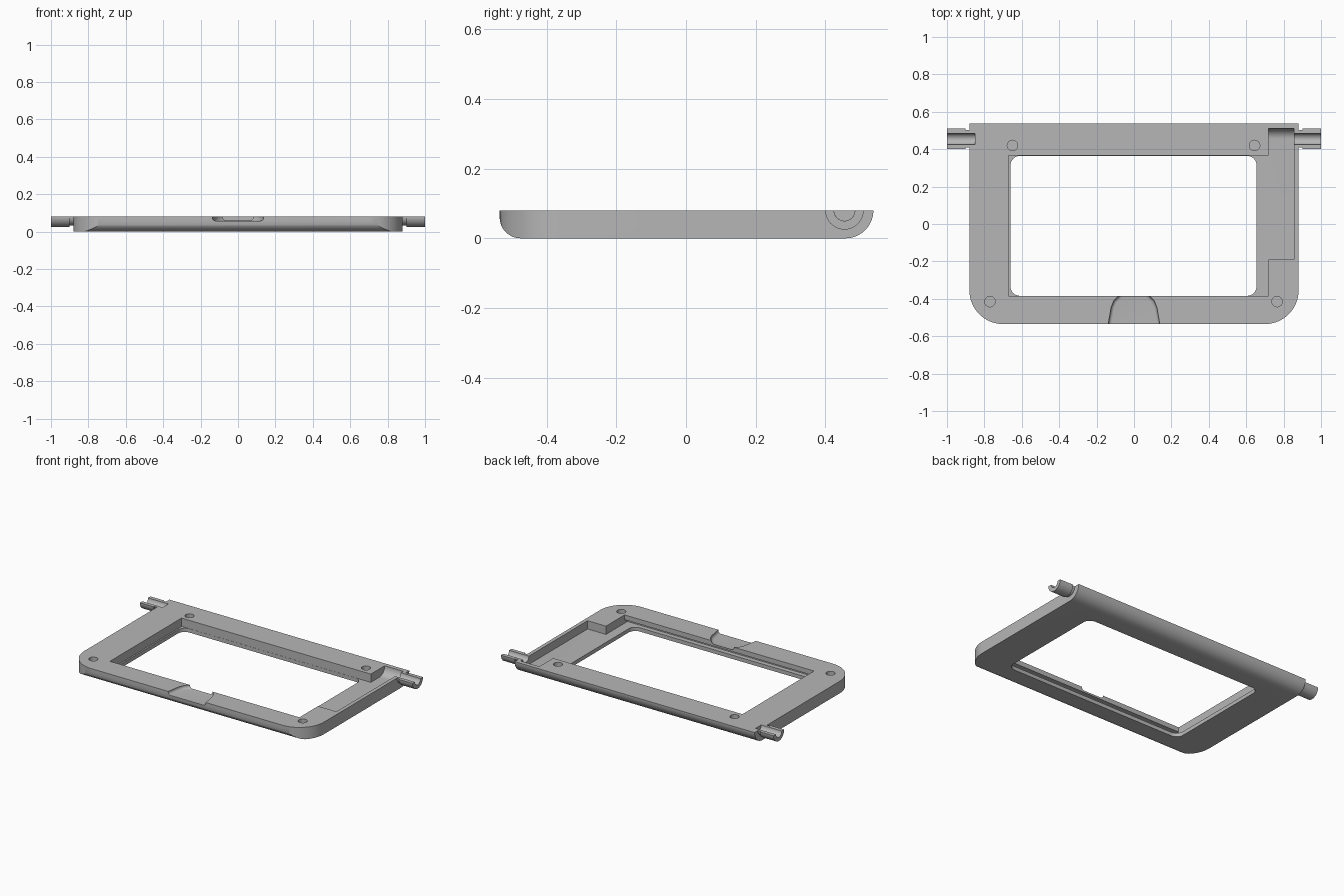
import bpy, bmesh, math

cube = bpy.data.objects.get("Cube")
if cube:
    bpy.data.objects.remove(cube, do_unlink=True)

grey = bpy.data.materials.new("plain grey")
grey.use_nodes = True
grey.diffuse_color = (0.47, 0.47, 0.47, 1)
grey.node_tree.nodes["Principled BSDF"].inputs["Base Color"].default_value = grey.diffuse_color

TOP = 0.08
FLOOR = 0.025
HINGE_Y = 0.455


def arc(cx, cy, r, start, end, steps=16):
    """Points on an arc, angles in degrees."""
    angles = [math.radians(start + (end - start) * i / steps) for i in range(steps + 1)]
    return [(cx + r * math.cos(a), cy + r * math.sin(a)) for a in angles]


def prism(name, points, axis, lo, hi, bevel=0):
    """Extrude a closed outline along x (outline in y, z) or z (outline in x, y)."""
    bm = bmesh.new()
    place = (lambda p, h: (h, p[0], p[1])) if axis == "x" else (lambda p, h: (p[0], p[1], h))
    rings = [[bm.verts.new(place(p, h)) for p in points] for h in (lo, hi)]
    bottom = bm.faces.new(rings[0])
    bm.faces.new(rings[1])
    n = len(points)
    for i in range(n):
        j = (i + 1) % n
        bm.faces.new((rings[0][i], rings[0][j], rings[1][j], rings[1][i]))
    bmesh.ops.recalc_face_normals(bm, faces=bm.faces[:])
    if bevel:
        bmesh.ops.bevel(bm, geom=list(bottom.edges), offset=bevel, segments=6,
                        profile=0.5, affect='EDGES')
    mesh = bpy.data.meshes.new(name)
    bm.to_mesh(mesh)
    bm.free()
    mesh.materials.append(grey)
    obj = bpy.data.objects.new(name, mesh)
    bpy.context.collection.objects.link(obj)
    return obj


def box(name, x0, x1, y0, y1, z0, z1):
    return prism(name, [(x0, y0), (x1, y0), (x1, y1), (x0, y1)], "z", z0, z1)


def select(obj):
    bpy.ops.object.select_all(action='DESELECT')
    obj.select_set(True)
    bpy.context.view_layer.objects.active = obj


def combine(obj, cutter, operation='DIFFERENCE'):
    """Apply a boolean and discard the cutter."""
    mod = obj.modifiers.new("cut", 'BOOLEAN')
    mod.operation = operation
    mod.solver = 'EXACT'
    mod.object = cutter
    select(obj)
    bpy.ops.object.modifier_apply(modifier=mod.name)
    bpy.data.objects.remove(cutter, do_unlink=True)


# Frame: side profile with rounded lower edges, trimmed by rounded front corners
side = ([(-0.535, TOP)] + arc(-0.475, 0.06, 0.06, 180, 270)
        + arc(0.458, TOP, TOP, 270, 360, 24))
frame = prism("frame", side, "x", -0.88, 0.88)
plan = (arc(-0.70, -0.355, 0.18, 180, 270, 24) + arc(0.70, -0.355, 0.18, 270, 360, 24)
        + [(0.88, 0.6), (-0.88, 0.6)])
combine(frame, prism("plan", plan, "z", -0.1, 0.2), 'INTERSECT')

# Upper pocket and the round-cornered window below it
combine(frame, box("pocket", -0.67, 0.72, -0.385, 0.365, FLOOR, 0.2))
r = 0.05
window = (arc(-0.66 + r, -0.384 + r, r, 180, 270, 8) + arc(0.655 - r, -0.384 + r, r, 270, 360, 8)
          + arc(0.655 - r, 0.364 - r, r, 0, 90, 8) + arc(-0.66 + r, 0.364 - r, r, 90, 180, 8))
combine(frame, prism("window", window, "z", -0.1, 0.2))

# Retaining slot under the front lip
combine(frame, box("slot", -0.67, 0.72, -0.415, -0.37, FLOOR, 0.048))

# Side recess with a curved end around the hinge axis
recess = ([(-0.19, 0.2), (-0.19, FLOOR)] + arc(HINGE_Y, TOP, TOP - FLOOR, 270, 360)
          + [(HINGE_Y + TOP - FLOOR, 0.2)])
combine(frame, prism("recess", recess, "x", 0.719, 0.855))

# Thumb groove in the front rail
half = [(0.145, -0.6), (0.137, -0.53), (0.122, -0.445), (0.108, -0.41),
        (0.09, -0.392), (0.07, -0.375)]
groove = half + [(-x, y) for x, y in reversed(half)]
combine(frame, prism("thumb_groove", groove, "z", 0.058, 0.12, bevel=0.018))

# Round sockets
for x, y in ((-0.65, 0.42), (0.645, 0.42), (-0.77, -0.415), (0.765, -0.415)):
    combine(frame, prism("socket", arc(x, y, 0.028, 0, 345, 23), "z", 0.04, 0.2))

# Hinge pins: half-round troughs on narrower necks, with the trough running into the frame
for sign, label in ((-1, "right"), (1, "left")):
    def span(a, b):
        return sorted((sign * a, sign * b))
    combine(frame, prism("trough", arc(HINGE_Y, TOP, 0.03, 0, 345, 23), "x", *span(0.85, 0.9)))
    for part, radius, a, b in (("neck", 0.047, 0.878, 0.9), ("pin", 0.055, 0.9, 1.0)):
        section = (arc(HINGE_Y, TOP, radius, 180, 360, 24)
                   + arc(HINGE_Y, TOP, 0.03, 360, 180, 24))
        prism(f"{label}_hinge_{part}", section, "x", *span(a, b))

# Smooth the rounded surfaces, keep hard edges
for obj in list(bpy.context.collection.objects):
    if obj.type == 'MESH' and obj.data.materials and obj.data.materials[0] == grey:
        select(obj)
        bpy.ops.object.shade_smooth_by_angle(angle=math.radians(30))
